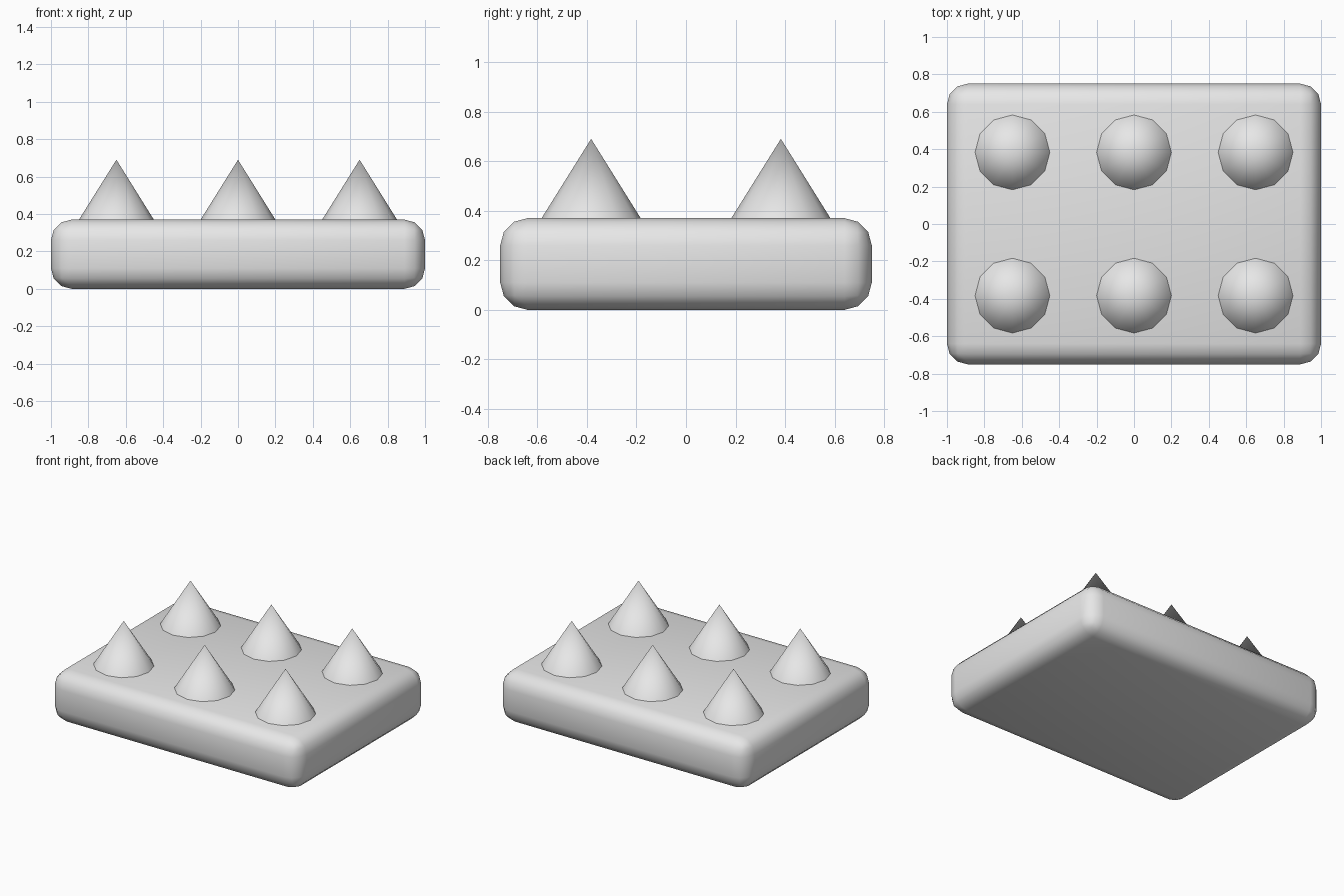
import bpy
import math

if "Cube" in bpy.data.objects:
    bpy.data.objects.remove(bpy.data.objects["Cube"], do_unlink=True)

LENGTH, WIDTH, HEIGHT = 2.0, 1.5, 0.37
SPIKE_RADIUS, SPIKE_TOP = 0.2, 0.69

# Plain grey finish for every part
grey = bpy.data.materials.new("light_grey")
grey.use_nodes = True
colour = (0.8, 0.8, 0.8, 1)
grey.diffuse_color = colour
grey.node_tree.nodes["Principled BSDF"].inputs["Base Color"].default_value = colour


def finish(name):
    obj = bpy.context.object
    obj.name = name
    obj.data.materials.append(grey)
    return obj


# Rounded slab
bpy.ops.mesh.primitive_cube_add(size=1, location=(0, 0, HEIGHT / 2))
slab = finish("base_slab")
slab.scale = (LENGTH, WIDTH, HEIGHT)
bpy.ops.object.transform_apply(location=False, rotation=False, scale=True)
bevel = slab.modifiers.new("rounded_edges", "BEVEL")
bevel.width = 0.11
bevel.segments = 3
bpy.ops.object.modifier_apply(modifier=bevel.name)
bpy.ops.object.shade_smooth()

# Two rows of three twelve-sided spikes
depth = SPIKE_TOP - HEIGHT
for row, y in (("front", -0.383), ("back", 0.383)):
    for column, x in (("right", -0.65), ("middle", 0), ("left", 0.65)):
        bpy.ops.mesh.primitive_cone_add(
            vertices=12, radius1=SPIKE_RADIUS, depth=depth,
            location=(x, y, HEIGHT + depth / 2))
        finish(f"spike_{row}_{column}")
        bpy.ops.object.shade_smooth_by_angle(angle=math.radians(40))
